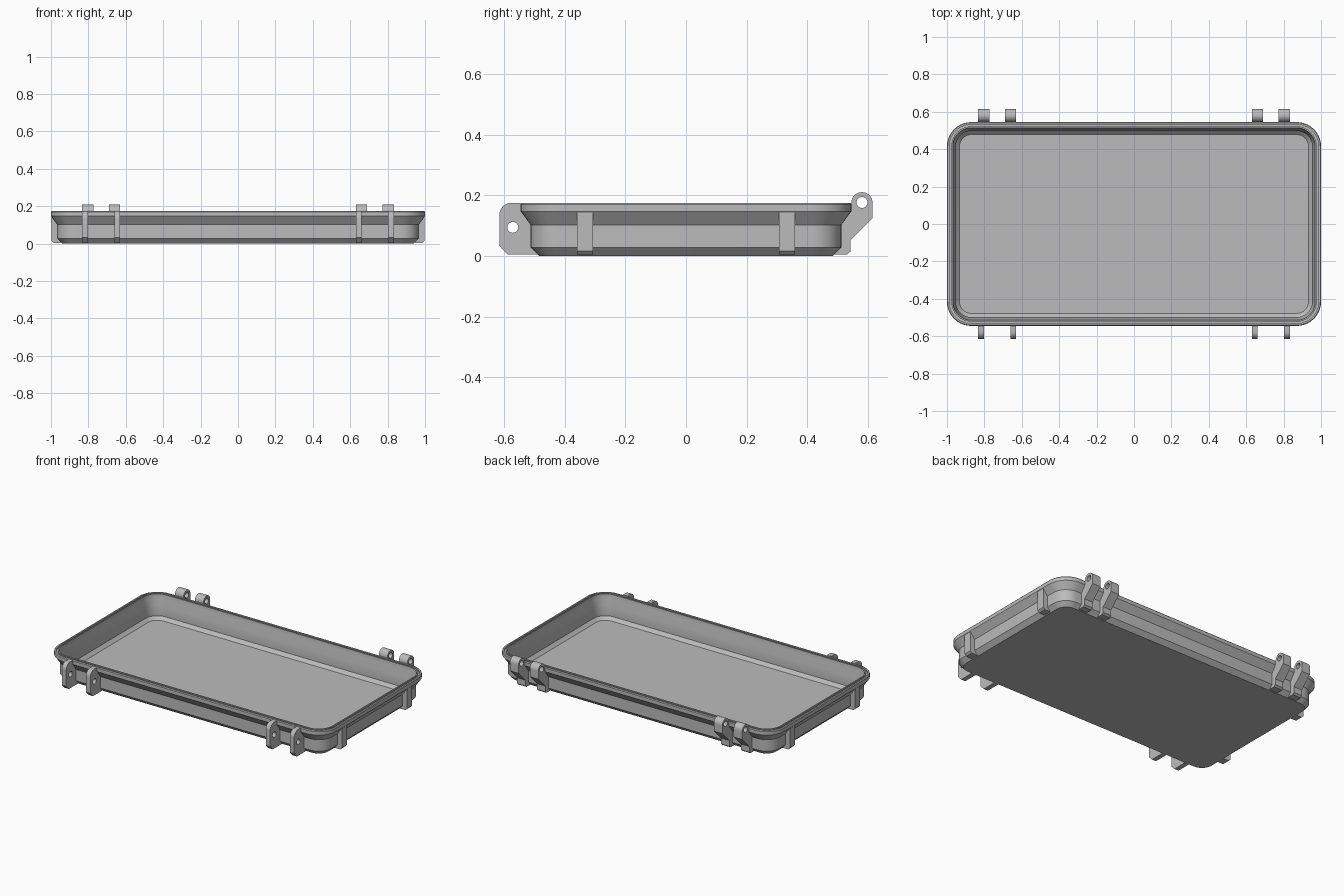
import bpy, bmesh, math
from mathutils import Vector

if "Cube" in bpy.data.objects:
    bpy.data.objects.remove(bpy.data.objects["Cube"])

grey = bpy.data.materials.new("plain grey")
grey.diffuse_color = (0.5, 0.5, 0.5, 1)
grey.use_nodes = True
grey.node_tree.nodes["Principled BSDF"].inputs["Base Color"].default_value = grey.diffuse_color

HALF_X, HALF_Y, CORNER = 1.0, 0.545, 0.13


def finish(name, bm):
    bmesh.ops.recalc_face_normals(bm, faces=bm.faces)
    mesh = bpy.data.meshes.new(name)
    bm.to_mesh(mesh)
    bm.free()
    mesh.materials.append(grey)
    ob = bpy.data.objects.new(name, mesh)
    bpy.context.collection.objects.link(ob)
    bpy.ops.object.select_all(action='DESELECT')
    ob.select_set(True)
    bpy.context.view_layer.objects.active = ob
    bpy.ops.object.shade_smooth_by_angle(angle=math.radians(25))
    return ob


def arc(cx, cy, r, start, end, n):
    return [(cx + r * math.cos(math.radians(start + (end - start) * i / n)),
             cy + r * math.sin(math.radians(start + (end - start) * i / n)))
            for i in range(n + 1)]


def rounded_rect(inset):
    r = CORNER - inset
    cx, cy = HALF_X - CORNER, HALF_Y - CORNER
    pts = []
    for k, (sx, sy) in enumerate([(1, 1), (-1, 1), (-1, -1), (1, -1)]):
        pts += arc(sx * cx, sy * cy, r, 90 * k, 90 * k + 90, 10)
    return pts


def tray():
    # wall section as (inset, height), from the underside over the rim to the floor
    section = [(0.06, 0), (0.033, 0.028), (0.033, 0.102), (0, 0.147), (0, 0.17),
               (0.004, 0.175), (0.013, 0.175), (0.013, 0.165), (0.023, 0.165),
               (0.023, 0.175), (0.031, 0.175), (0.032, 0.15), (0.047, 0.105),
               (0.047, 0.04), (0.067, 0.02)]
    bm = bmesh.new()
    rings = [[bm.verts.new((x, y, z)) for x, y in rounded_rect(d)] for d, z in section]
    for a, b in zip(rings, rings[1:]):
        for i in range(len(a)):
            j = (i + 1) % len(a)
            bm.faces.new((a[i], a[j], b[j], b[i]))
    bm.faces.new(rings[0])
    bm.faces.new(rings[-1])
    finish("tray", bm)


def plate(name, outline, to_world, thickness, hole=None):
    # flat outline with an optional round hole, extruded along its normal
    bm = bmesh.new()
    edges = []
    for loop in [outline] + ([hole] if hole else []):
        vs = [bm.verts.new(to_world(u, v)) for u, v in loop]
        edges += [bm.edges.new((vs[i - 1], vs[i])) for i in range(len(vs))]
    bmesh.ops.triangle_fill(bm, use_beauty=True, edges=edges)
    out = bmesh.ops.extrude_face_region(bm, geom=bm.faces[:])
    moved = [g for g in out["geom"] if isinstance(g, bmesh.types.BMVert)]
    bmesh.ops.translate(bm, verts=moved, vec=Vector(thickness))
    finish(name, bm)


tray()

# front latch ears
ear = [(-0.50, 0.02), (-0.505, 0.102), (-0.542, 0.15), (-0.545, 0.175)]
ear += arc(-0.575, 0.135, 0.04, 90, 180, 8)
ear += [(-0.615, 0.033), (-0.587, 0.004), (-0.488, 0.004)]
ear_hole = arc(-0.571, 0.094, 0.018, 0, 345, 23)

# back hinge knuckles
knuckle = arc(0.58, 0.175, 0.035, 0, 180, 16)
knuckle += [(0.541, 0.149), (0.508, 0.102), (0.503, 0.025), (0.488, 0.004),
            (0.53, 0.004), (0.542, 0.014), (0.542, 0.052), (0.615, 0.125)]
knuckle_hole = arc(0.58, 0.176, 0.018, 0, 345, 23)

for x in (-0.834, -0.661, 0.63, 0.803):
    plate("latch_ear", ear, lambda y, z: (x, y, z), (0.031, 0, 0), ear_hole)
for x in (-0.834, -0.691, 0.63, 0.773):
    plate("hinge_knuckle", knuckle, lambda y, z: (x, y, z), (0.061, 0, 0), knuckle_hole)

# side ribs
rib = [(0.998, 0.15), (0.998, 0.016), (0.986, 0.004), (0.945, 0.004),
       (0.96, 0.028), (0.96, 0.102), (0.985, 0.15)]
for side in (-1, 1):
    for y in (-0.36, 0.307):
        plate("side_rib", rib, lambda x, z: (side * x, y, z), (0, 0.053, 0))
